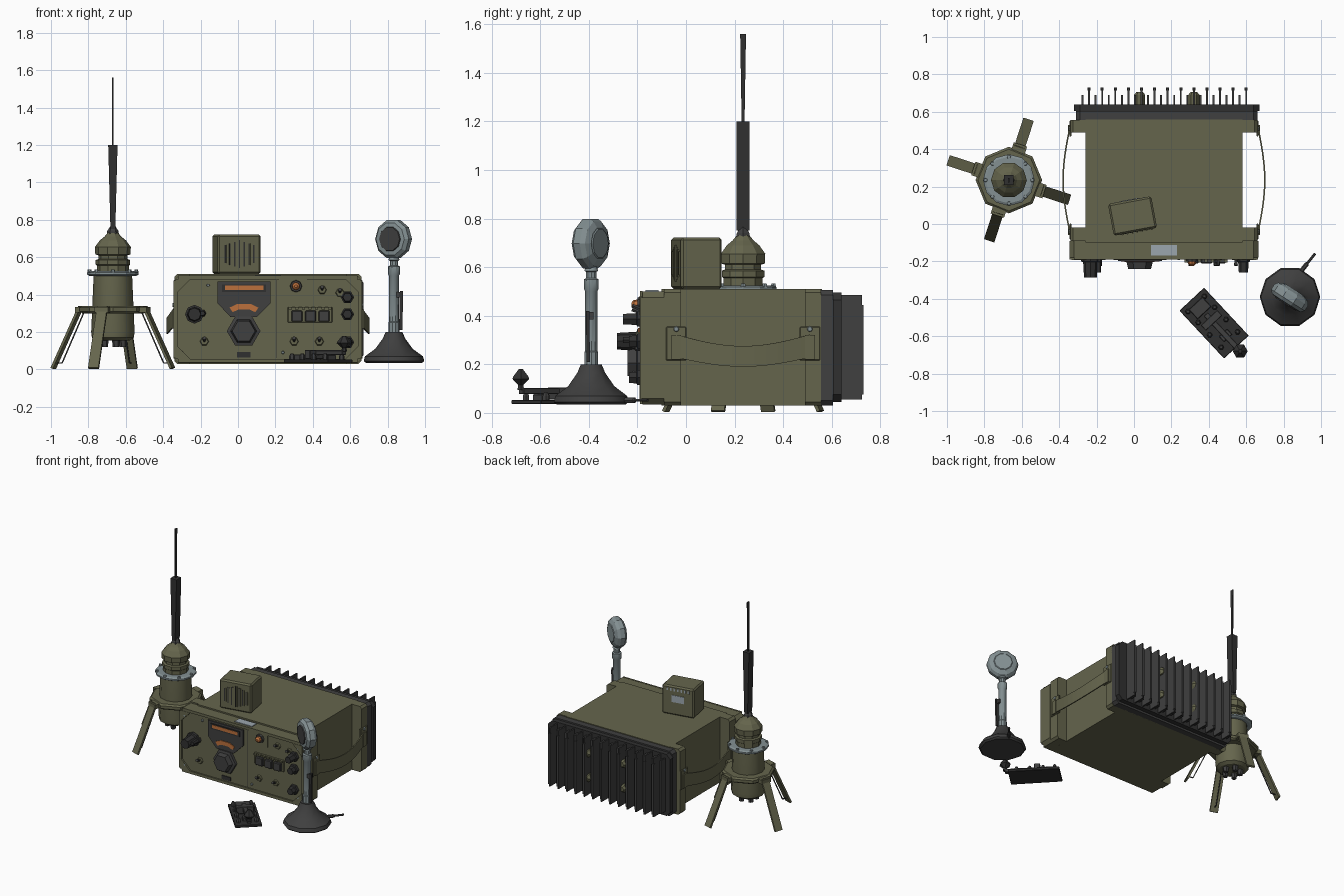
import bpy, bmesh, math
from mathutils import Vector, Matrix

cube = bpy.data.objects.get("Cube")
if cube:
    bpy.data.objects.remove(cube)


def material(name, r, g, b):
    m = bpy.data.materials.new(name)
    m.use_nodes = True
    m.diffuse_color = (r, g, b, 1)
    m.node_tree.nodes["Principled BSDF"].inputs["Base Color"].default_value = (r, g, b, 1)
    return m


olive = material("olive", .13, .13, .073)
dark = material("dark grey", .05, .05, .05)
charcoal = material("charcoal", .03, .03, .03)
steel = material("steel", .23, .28, .29)
plate = material("label grey", .33, .38, .42)
orange = material("orange", .5, .16, .045)


def finish(name, bm, mat, matrix=None, bevel=0, smooth=False):
    bmesh.ops.recalc_face_normals(bm, faces=bm.faces)
    me = bpy.data.meshes.new(name)
    bm.to_mesh(me)
    bm.free()
    me.materials.append(mat)
    ob = bpy.data.objects.new(name, me)
    bpy.context.collection.objects.link(ob)
    if matrix:
        ob.matrix_world = matrix
    if bevel:
        mod = ob.modifiers.new("bevel", 'BEVEL')
        mod.width, mod.segments = bevel, 1
    if smooth:
        bpy.ops.object.select_all(action='DESELECT')
        ob.select_set(True)
        bpy.context.view_layer.objects.active = ob
        bpy.ops.object.shade_smooth_by_angle(angle=math.radians(35))
    return ob


def box(name, loc, size, mat, turn=0, bevel=0):
    bm = bmesh.new()
    bmesh.ops.create_cube(bm, size=1)
    bmesh.ops.scale(bm, vec=size, verts=bm.verts)
    return finish(name, bm, mat, Matrix.Translation(loc) @ Matrix.Rotation(turn, 4, 'Z'), bevel)


def span(name, lo, hi, mat, bevel=0):
    lo, hi = Vector(lo), Vector(hi)
    return box(name, (lo + hi) / 2, hi - lo, mat, 0, bevel)


def lathe(name, profile, loc, mat, segs=8, axis=(0, 0, 1), smooth=False):
    """Closed solid of revolution from (radius, height) pairs."""
    bm = bmesh.new()
    rings = [[bm.verts.new((r * math.cos(math.tau * i / segs), r * math.sin(math.tau * i / segs), h))
              for i in range(segs)] for r, h in profile]
    for a, b in zip(rings, rings[1:]):
        for i in range(segs):
            j = (i + 1) % segs
            bm.faces.new((a[i], a[j], b[j], b[i]))
    bm.faces.new(rings[0])
    bm.faces.new(rings[-1])
    rot = Vector(axis).to_track_quat('Z', 'Y').to_matrix().to_4x4()
    return finish(name, bm, mat, Matrix.Translation(loc) @ rot, 0, smooth)


def prism(name, outline, y0, y1, mat):
    """Outline in x, z extruded along y."""
    bm = bmesh.new()
    a = [bm.verts.new((x, y0, z)) for x, z in outline]
    b = [bm.verts.new((x, y1, z)) for x, z in outline]
    for i in range(len(a)):
        j = (i + 1) % len(a)
        bm.faces.new((a[i], a[j], b[j], b[i]))
    bm.faces.new(a)
    bm.faces.new(b)
    return finish(name, bm, mat)


def bar(name, p0, p1, width, thick, mat):
    p0, p1 = Vector(p0), Vector(p1)
    z = (p1 - p0).normalized()
    x = Vector((-z.y, z.x, 0)).normalized() if abs(z.z) < .999 else Vector((1, 0, 0))
    rot = Matrix((x, z.cross(x), z)).transposed().to_4x4()
    bm = bmesh.new()
    bmesh.ops.create_cube(bm, size=1)
    bmesh.ops.scale(bm, vec=(width, thick, (p1 - p0).length), verts=bm.verts)
    return finish(name, bm, mat, Matrix.Translation((p0 + p1) / 2) @ rot)


def chamfered(x0, x1, z0, z1, c):
    return [(x0 + c, z0), (x1 - c, z0), (x1, z0 + c), (x1, z1 - c),
            (x1 - c, z1), (x0 + c, z1), (x0, z1 - c), (x0, z0 + c)]


# Radio case
CX = .16
span("radio_body", (-.26, -.1, .03), (.58, .56, .51), olive)
for name, y0, y1 in (("front_collar", -.09, -.02), ("rear_collar", .49, .555)):
    prism(name, chamfered(-.34, .66, .03, .51, .015), y0, y1, olive)
prism("front_bezel", chamfered(-.345, .665, .035, .5, .025), -.18, -.09, olive)
for name, z in (("top_rim", .492), ("bottom_rim", .046)):
    span(name, (-.32, -.19, z - .01), (.64, -.18, z + .01), olive)
for side in (-1, 1):
    x = CX + side * .494
    span("side_rim", (x - .01, -.19, .06), (x + .01, -.18, .475), olive)
    for z, up in ((.482, -1), (.055, 1)):
        prism("corner_guard", [(x, z), (x - side * .08, z), (x, z + up * .08)], -.192, -.18, olive)
box("top_label", (.16, -.14, .502), (.14, .055, .006), plate)

# Side straps with brackets
for side in (-1, 1):
    x = CX + side * .5
    for y in (-.04, .51):
        box("strap_bracket", (x, y, .285), (.012, .085, .14), olive, 0, .004)
        lathe("strap_rivet", [(.012, 0), (.009, .006)], (x + side * .005, y, .345), steel, 8, (side, 0, 0))
        box("strap_loop", (x + side * .008, y, .27), (.012, .04, .1), olive)
    bm = bmesh.new()
    prev = None
    for i in range(13):
        t = i / 12
        s = math.sin(math.pi * t)
        px, py = x + side * (.006 + .037 * s), -.05 + .57 * t
        pair = [bm.verts.new((px, py, .23 - .04 * s)), bm.verts.new((px, py, .325 - .05 * s))]
        if prev:
            bm.faces.new((prev[0], pair[0], pair[1], prev[1]))
        prev = pair
    strap = finish("carry_strap", bm, olive)
    strap.modifiers.new("thickness", 'SOLIDIFY').thickness = .008

# Rear heat sink
prism("rear_plate", chamfered(-.31, .66, .03, .505, .02), .55, .605, dark)
prism("heat_sink_base", chamfered(-.32, .67, .045, .495, .03), .605, .64, charcoal)
for i in range(26):
    x = -.275 + i * .035
    depth = .725 if i % 2 else .69
    prism_z = .055 if i % 2 else .075
    span("cooling_fin", (x - .005, .63, prism_z), (x + .005, depth, .54 - prism_z), dark)
    if i % 2:
        span("fin_tip", (x - .008, .715, prism_z + .02), (x + .008, .73, .5 - prism_z), dark)
for x in (.03, .32):
    for z in (.18, .36):
        lathe("rear_fastener", [(.03, 0), (.03, .06), (.018, .075)], (x, .63, z), olive, 6, (0, 1, 0))

# Front panel
F, FRONT = -.18, (0, -1, 0)
prism("dial_panel", [(-.11, .47), (.174, .47), (.174, .355), (.1, .28), (-.04, .28), (-.11, .355)], -.192, F, dark)
span("display_frame", (-.085, -.197, .415), (.15, -.19, .455), charcoal)
span("display_window", (-.07, -.2, .425), (.135, -.196, .448), orange)
arc = [(.032 + r * math.cos(a), .22 + r * math.sin(a)) for r, angles in
       ((.135, (55, 75, 105, 125)), (.105, (125, 105, 75, 55))) for a in map(math.radians, angles)]
prism("tuning_scale", arc, -.198, -.19, orange)


def knob(name, x, z, r, length, mat=dark, segs=6):
    lathe(name, [(r, 0), (r, .02), (r * .78, .024), (r * .68, length)], (x, F, z), mat, segs, FRONT)


knob("tuning_knob", .03, .205, .09, .06)
knob("volume_knob", -.233, .295, .05, .105, charcoal, 8)
knob("volume_pointer", -.19, .3, .02, .08, charcoal)
for z, length in ((.386, .08), (.295, .055), (.145, .055)):
    knob("right_knob", .585, z, .036, length, charcoal)
lathe("lamp_ring", [(.034, 0), (.03, .02)], (.31, F, .445), dark, 8, FRONT)
lathe("signal_lamp", [(.022, .01), (.02, .035), (.008, .045)], (.31, F, .445), orange, 8, FRONT)
for x, z in ((.45, .425), (.545, .41), (.3, .15), (.435, .15), (-.18, .15)):
    lathe("switch_base", [(.024, 0), (.02, .012)], (x, F, z), olive, 6, FRONT)
    lathe("toggle_switch", [(.007, 0), (.01, .045)], (x, F, z), dark, 6, (0, -1, .4))
span("button_tray", (.265, -.19, .25), (.505, F, .335), olive, .004)
for x in (.315, .388, .46):
    box("push_button", (x, -.197, .285), (.058, .03, .06), dark, 0, .005)
for i in range(7):
    box("button_guard", (.28 + i * .035, -.195, .327), (.018, .02, .012), olive)
span("serial_plate", (-.005, -.186, .065), (.068, F, .092), charcoal)
span("panel_seam", (.205, -.184, .06), (.209, F, .48), charcoal)
span("lamp_panel", (.22, -.186, .395), (.37, F, .48), olive)
for x, z in ((-.3, .45), (-.3, .09), (.62, .45), (.62, .09), (-.16, .45), (.24, .09)):
    lathe("panel_screw", [(.009, 0), (.007, .012)], (x, F, z), steel, 6, FRONT)

# Loudspeaker box on top
turn = math.radians(10.5)
place = Matrix.Translation((-.008, .043, .616)) @ Matrix.Rotation(turn, 4, 'Z')
box("speaker_box", place.translation, (.235, .172, .212), olive, turn, .01)
for i in range(7):
    u = (i - 3) * .026
    h = .15 - abs(i - 3) * .018
    box("speaker_slot", place @ Vector((u, -.086, 0)), (.007, .004, h), charcoal, turn)
    box("speaker_slat", place @ Vector((u + .01, -.088, 0)), (.008, .008, h), olive, turn)
    box("speaker_vent", place @ Vector((u, .086, .08)), (.011, .004, .02), plate, turn)
box("speaker_label", place @ Vector((0, .087, .015)), (.09, .005, .05), plate, turn)

# Antenna mount
A = Vector((-.669, .235, 0))
lathe("antenna_housing", [(.09, .155), (.112, .17), (.116, .2), (.103, .5), (.103, .52)], A, olive, 12, smooth=True)
lathe("leg_ring", [(.165, .3), (.178, .31), (.178, .33), (.165, .34)], A, olive, 8)
lathe("steel_ring", [(.125, .5), (.138, .507), (.138, .518), (.125, .525)], A, steel, 12)
lathe("antenna_cap", [(.085, .52), (.085, .555), (.092, .56), (.092, .585), (.078, .59), (.078, .61),
                      (.094, .615), (.096, .655), (.07, .69), (.045, .71), (.02, .74)], A, olive, 10)
lathe("antenna_socket", [(.035, .7), (.03, .74), (.014, .765)], A, dark, 6)
for i in range(8):
    a = math.tau * i / 8
    p = A + Vector((.125 * math.cos(a), .125 * math.sin(a), .515))
    lathe("ring_bolt", [(.012, 0), (.01, .018)], p, steel, 6)
for i in range(5):
    a = math.tau * i / 5
    p = A + Vector((.055 * math.cos(a), .055 * math.sin(a), .12))
    lathe("bottom_connector", [(.018, 0), (.022, .04)], p, dark, 6)
bm = bmesh.new()
bmesh.ops.create_cube(bm, size=1)
for v in bm.verts:
    w = .05 if v.co.z > 0 else .026
    v.co = (v.co.x * w, v.co.y * .054, .975 + v.co.z * .45)
finish("antenna_base", bm, charcoal, Matrix.Translation(A))
bm = bmesh.new()
bmesh.ops.create_cube(bm, size=1)
for v in bm.verts:
    w = .024 if v.co.z > 0 else .012
    v.co = (v.co.x * .008, v.co.y * w, 1.38 + v.co.z * .36)
finish("antenna_whip", bm, charcoal, Matrix.Translation(A))
for k in range(4):
    a = math.radians(-18 + 90 * k)
    d = Vector((math.cos(a), math.sin(a), 0))
    up = Vector((0, 0, 1))
    bar("leg", A + d * .18 + up * .335, A + d * .335 + up * .006, .058, .014, olive)
    bar("leg_hinge", A + d * .1 + up * .32, A + d * .2 + up * .32, .075, .03, olive)
    bar("leg_brace", A + d * .165 + up * .3, A + d * .285 + up * .035, .006, .006, dark)
    bar("brace_foot", A + d * .285 + up * .035, A + d * .32 + up * .035, .006, .006, dark)

# Desk microphone
M = Vector((.834, -.39, 0))
lathe("microphone_base", [(.15, .035), (.162, .045), (.155, .07), (.1, .11), (.06, .165), (.045, .2)],
      M, dark, 10, smooth=True)
lathe("microphone_stem", [(.03, .19), (.03, .25), (.026, .255), (.026, .5), (.032, .51), (.032, .55),
                          (.022, .555), (.022, .58), (.03, .585), (.02, .61)], M, steel, 10, smooth=True)
bar("talk_lever", M + Vector((.034, -.012, .21)), M + Vector((.042, -.015, .42)), .018, .014, charcoal)
box("lever_clip", M + Vector((.02, -.006, .4)), (.04, .03, .03), dark)
N = Vector((-.54, -.84, 0))
H = M + Vector((0, 0, .697))
lathe("microphone_head", [(.07, -.042), (.095, -.03), (.107, -.012), (.107, .02), (.09, .038), (.072, .04)],
      H, steel, 10, N)
lathe("microphone_grille", [(.07, .035), (.065, .046)], H, dark, 10, N)
lathe("microphone_back", [(.068, .04), (.06, .046)], H, steel, 10, -N)
lathe("cable_stub", [(.012, 0), (.012, .08), (.007, .085), (.007, .15)], (.875, -.275, .052), dark, 6, (.6, .75, 0))

# Telegraph key
K = math.radians(-47)
key = Matrix.Translation((.428, -.53, 0)) @ Matrix.Rotation(K, 4, 'Z')


def key_box(name, u, v, z, size, mat):
    box(name, key @ Vector((u, v, z)), size, mat, K, .003)


key_box("key_base", 0, 0, .045, (.35, .18, .018), charcoal)
key_box("key_lever", .07, 0, .09, (.27, .03, .025), dark)
key_box("key_bridge", -.02, 0, .08, (.04, .12, .05), dark)
key_box("key_rear_block", -.11, 0, .066, (.07, .1, .03), dark)
key_box("key_contact", .09, 0, .062, (.04, .06, .03), dark)
for u in (-.14, -.06, .03, .12):
    for v in (-.06, .06):
        lathe("key_terminal", [(.015, .05), (.015, .07), (.008, .085)], key @ Vector((u, v, 0)), dark, 6)
lathe("key_knob", [(.016, .095), (.012, .115), (.04, .14), (.036, .15), (.01, .18)],
      key @ Vector((.205, 0, 0)), charcoal, 6)
